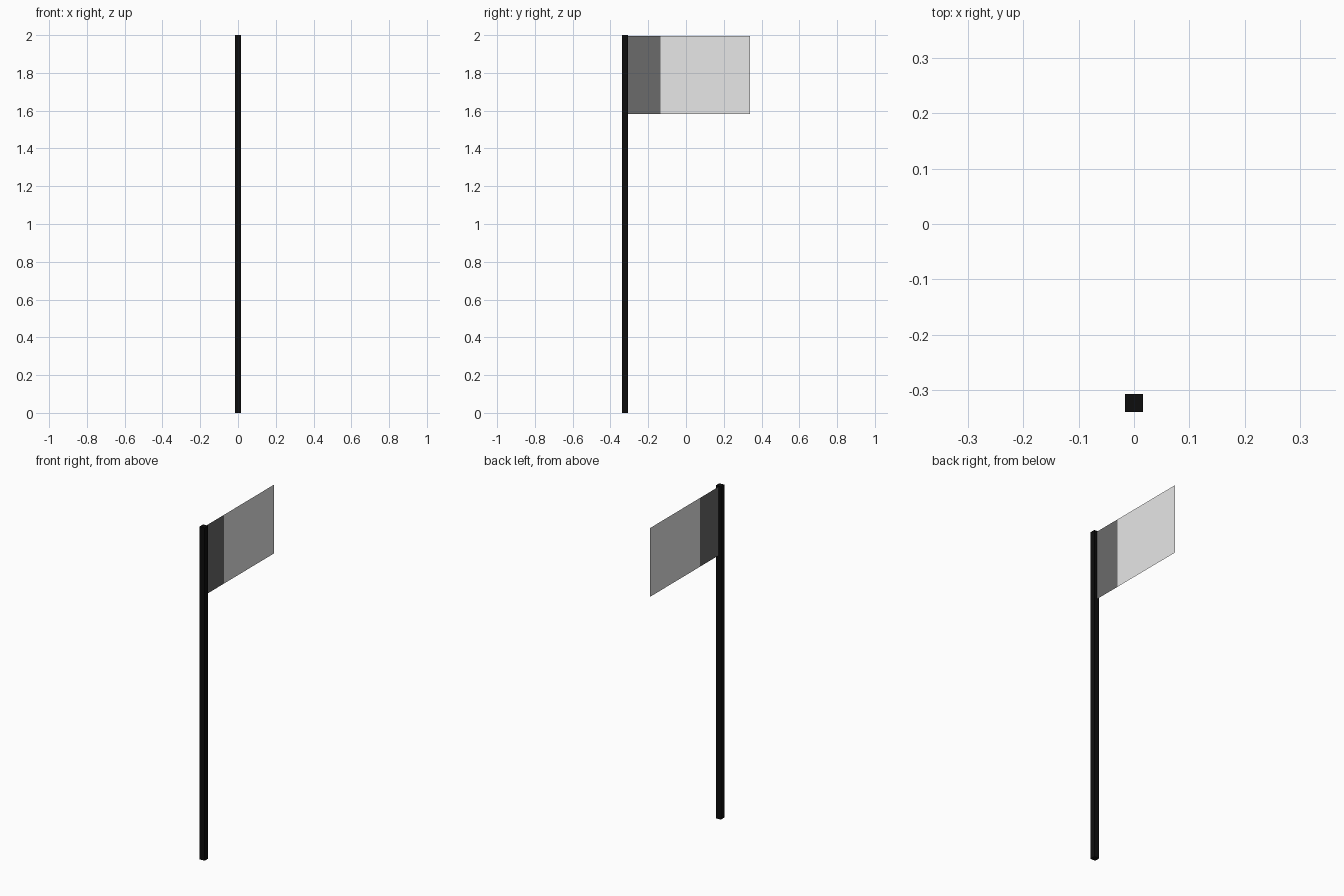
import bpy
import bmesh
from mathutils import Matrix, Vector

if "Cube" in bpy.data.objects:
    bpy.data.objects.remove(bpy.data.objects["Cube"], do_unlink=True)


def material(name, grey):
    mat = bpy.data.materials.new(name)
    mat.use_nodes = True
    colour = (grey, grey, grey, 1)
    mat.diffuse_color = colour
    mat.node_tree.nodes["Principled BSDF"].inputs["Base Color"].default_value = colour
    return mat


def add_object(name, bm, materials):
    mesh = bpy.data.meshes.new(name)
    bm.to_mesh(mesh)
    bm.free()
    for mat in materials:
        mesh.materials.append(mat)
    obj = bpy.data.objects.new(name, mesh)
    bpy.context.collection.objects.link(obj)
    return obj


black = material("pole black", 0.004)
dark_grey = material("band dark grey", 0.145)
light_grey = material("cloth light grey", 0.8)

HEIGHT, WIDTH = 2.0, 0.033
POLE_Y = -0.3235
HOIST, BAND_END, FLY = POLE_Y + WIDTH / 2, -0.135, 0.34
FLAG_BOTTOM, FLAG_TOP = 1.582, 1.995

# Square pole
bm = bmesh.new()
bmesh.ops.create_cube(bm, size=1, matrix=Matrix.Translation((0, POLE_Y, HEIGHT / 2))
                      @ Matrix.Diagonal((WIDTH, WIDTH, HEIGHT, 1)))
add_object("pole", bm, [black])

# Flat single-sheet flag: dark band beside the pole, light cloth beyond it
bm = bmesh.new()
columns = [[bm.verts.new(Vector((0, y, z))) for z in (FLAG_BOTTOM, FLAG_TOP)]
           for y in (HOIST, BAND_END, FLY)]
for index, (near, far) in enumerate(zip(columns, columns[1:])):
    face = bm.faces.new((near[0], far[0], far[1], near[1]))
    face.material_index = index
add_object("flag", bm, [dark_grey, light_grey])
